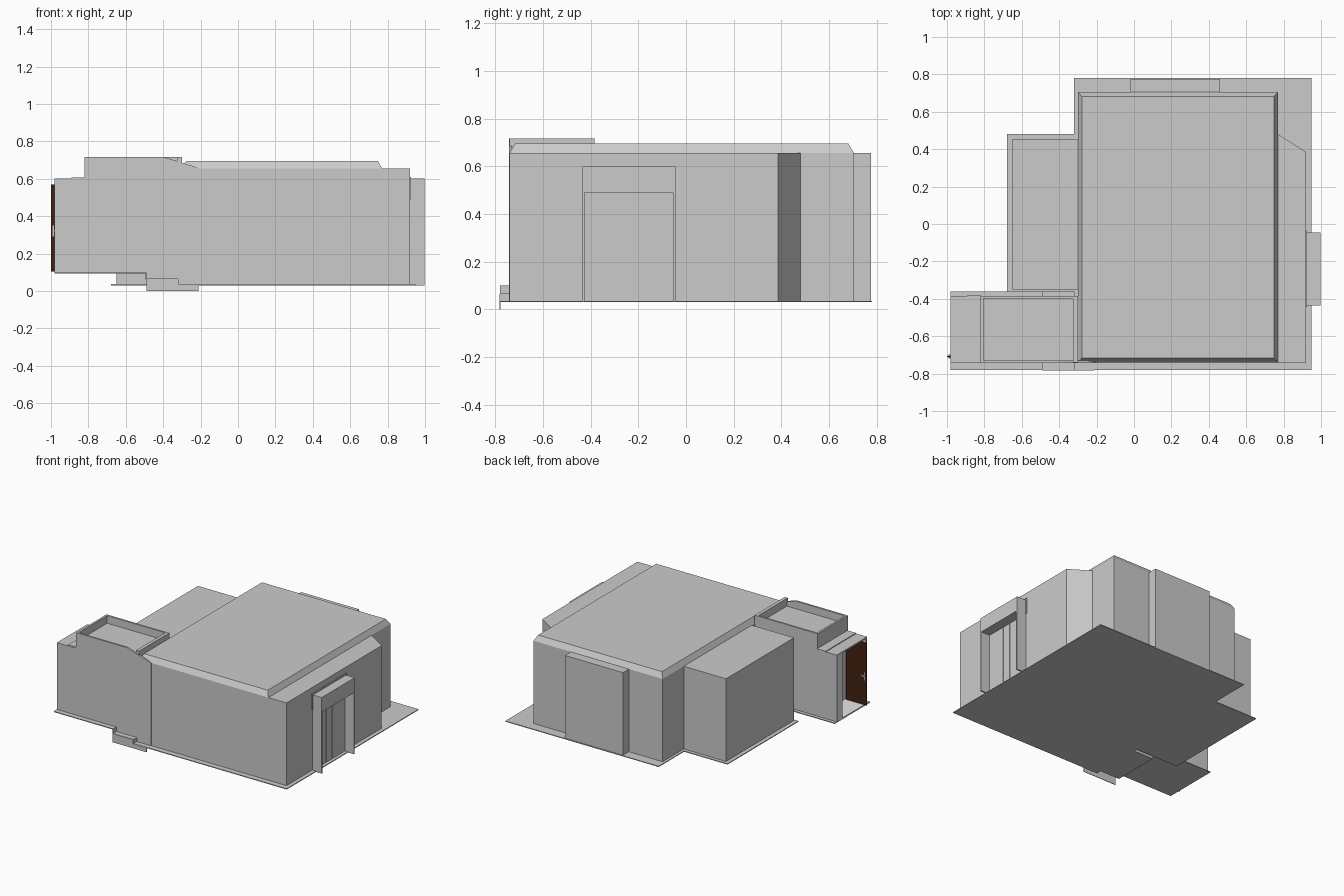
import bpy
import bmesh
from mathutils import Vector

cube = bpy.data.objects.get("Cube")
if cube:
    bpy.data.objects.remove(cube, do_unlink=True)


def material(name, r, g, b):
    m = bpy.data.materials.new(name)
    m.use_nodes = True
    m.diffuse_color = (r, g, b, 1)
    m.node_tree.nodes["Principled BSDF"].inputs["Base Color"].default_value = (r, g, b, 1)
    return m


GREY = material("wall grey", 0.6, 0.6, 0.6)
WHITE = material("frame white", 0.8, 0.8, 0.8)
BROWN = material("door brown", 0.055, 0.016, 0.005)


def prism(name, points, offset, mat=GREY):
    """Extrude a flat outline of 3D points along an offset."""
    bm = bmesh.new()
    face = bm.faces.new([bm.verts.new(p) for p in points])
    new = bmesh.ops.extrude_face_region(bm, geom=[face])["geom"]
    verts = [v for v in new if isinstance(v, bmesh.types.BMVert)]
    bmesh.ops.translate(bm, verts=verts, vec=Vector(offset))
    bmesh.ops.recalc_face_normals(bm, faces=bm.faces)
    mesh = bpy.data.meshes.new(name)
    bm.to_mesh(mesh)
    bm.free()
    obj = bpy.data.objects.new(name, mesh)
    mesh.materials.append(mat)
    bpy.context.collection.objects.link(obj)
    return obj


def plan(name, outline, z0, z1, mat=GREY):
    return prism(name, [(x, y, z0) for x, y in outline], (0, 0, z1 - z0), mat)


def box(name, x0, x1, y0, y1, z0, z1, mat=GREY):
    return plan(name, [(x0, y0), (x1, y0), (x1, y1), (x0, y1)], z0, z1, mat)


GROUND, FLOOR, EAVE = 0.03, 0.1, 0.655

# Ground slab and raised entry floor with a step
plan("ground_slab", [(-0.32, -0.78), (0.95, -0.78), (0.95, 0.78), (-0.32, 0.78),
                     (-0.32, 0.48), (-0.68, 0.48), (-0.68, -0.36), (-0.32, -0.36)],
     GROUND, GROUND + 0.006)
box("entry_floor", -0.98, -0.49, -0.78, -0.36, FLOOR - 0.006, FLOOR)
box("entry_step", -0.49, -0.32, -0.78, -0.36, 0.06, 0.066)
box("entry_riser", -0.494, -0.488, -0.78, -0.36, 0.062, FLOOR)
box("step_riser", -0.324, -0.318, -0.78, -0.36, GROUND, 0.064)
box("step_skirt_low", -0.49, -0.21, -0.783, -0.779, 0, GROUND + 0.004)
box("step_skirt_high", -0.49, -0.32, -0.783, -0.779, GROUND, 0.064)

# Main hall with chamfered corner and rear projection
plan("main_hall", [(-0.30, -0.74), (0.92, -0.74), (0.92, 0.385), (0.77, 0.48),
                   (0.77, 0.705), (0.46, 0.705), (0.46, 0.775), (-0.02, 0.775),
                   (-0.02, 0.705), (-0.30, 0.705)], GROUND, EAVE)
box("side_wing", -0.65, -0.30, -0.35, 0.455, GROUND, EAVE)

# Raised roof with sloping edges
roof = box("raised_roof", -0.30, 0.77, -0.74, 0.705, EAVE, 0.695)
for v in roof.data.vertices:
    if v.co.z > 0.68:
        v.co.x += 0.022 if v.co.x < 0 else -0.022
        v.co.y += 0.024 if v.co.y < 0 else -0.024

# Entry tower with parapets
box("tower_body", -0.82, -0.49, -0.735, -0.385, FLOOR, 0.66)
box("tower_link", -0.49, -0.30, -0.735, -0.385, GROUND, 0.66)
prism("tower_front_wall", [(x, -0.743, z) for x, z in (
    (-0.82, FLOOR), (-0.82, 0.717), (-0.40, 0.717), (-0.20, EAVE),
    (-0.20, GROUND), (-0.49, GROUND), (-0.49, FLOOR))], (0, 0.014, 0))
box("tower_parapet_west", -0.82, -0.805, -0.74, -0.385, 0.65, 0.717)
box("tower_parapet_north", -0.82, -0.30, -0.398, -0.384, 0.65, 0.717)
box("tower_parapet_east", -0.325, -0.30, -0.74, -0.385, 0.65, 0.717)

# Open porch in front of the tower
box("porch_front_wall", -0.98, -0.82, -0.743, -0.73, FLOOR, 0.6)
box("porch_back_wall", -0.98, -0.82, -0.398, -0.384, FLOOR, 0.6)
box("porch_roof", -0.98, -0.82, -0.743, -0.384, 0.59, 0.6)
box("porch_canopy", -0.89, -0.82, -0.74, -0.38, 0.6, 0.606)
box("porch_jamb", -0.98, -0.972, -0.45, -0.398, FLOOR, 0.59, WHITE)
box("porch_inner_floor", -0.98, -0.82, -0.73, -0.398, FLOOR, FLOOR + 0.004, WHITE)

# Open door with handles
box("entry_door", -1.0, -0.83, -0.712, -0.706, FLOOR + 0.005, 0.57, BROWN)
for side, y in (("front", -0.716), ("back", -0.706)):
    box("door_plate_" + side, -0.993, -0.983, y, y + 0.004, 0.29, 0.35)
    box("door_handle_" + side, -0.993, -0.96, y - 0.003, y + 0.007, 0.318, 0.326)

# Side doorway: fins, canopy beam and door panels
box("side_frame_plate", 0.92, 0.926, -0.445, -0.035, 0.49, 0.61)
for name, y in (("south", -0.435), ("north", -0.055)):
    box("side_fin_" + name, 0.915, 0.998, y, y + 0.01, GROUND, 0.6)
box("side_beam", 0.915, 0.998, -0.435, -0.045, 0.49, 0.6)
for name, y0, y1 in (("south", -0.425, -0.283), ("middle", -0.277, -0.21),
                     ("north", -0.204, -0.055)):
    box("side_door_" + name, 0.918, 0.926, y0, y1, GROUND + 0.006, 0.488)
